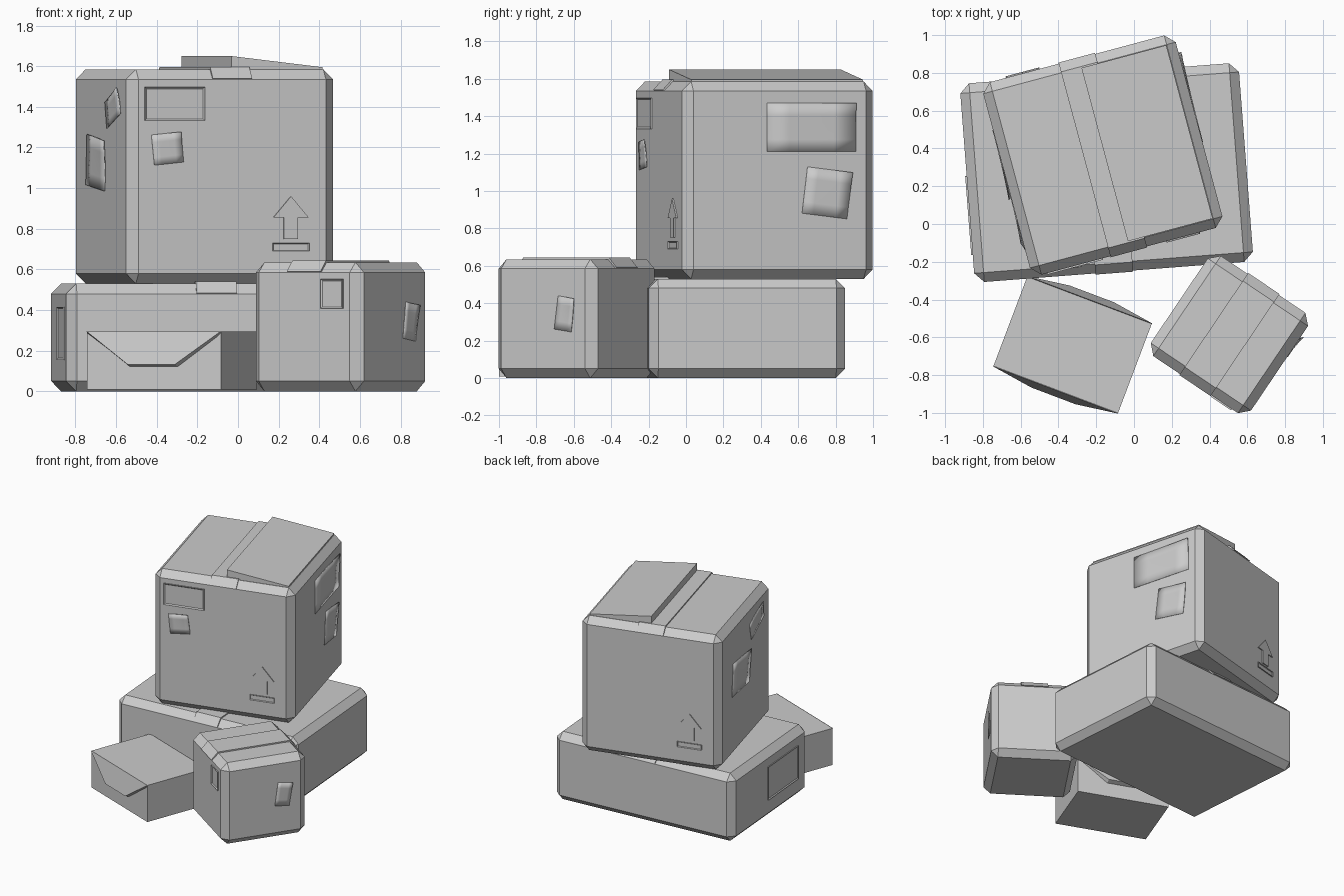
import bpy, bmesh
from math import radians
from mathutils import Matrix, Vector

if "Cube" in bpy.data.objects:
    bpy.data.objects.remove(bpy.data.objects["Cube"])

CH = 0.05  # chamfer of the cartons


def finish(name, bm, matrix, smooth=False):
    bmesh.ops.recalc_face_normals(bm, faces=bm.faces[:])
    me = bpy.data.meshes.new(name)
    bm.to_mesh(me)
    bm.free()
    for p in me.polygons:
        p.use_smooth = smooth
    ob = bpy.data.objects.new(name, me)
    bpy.context.collection.objects.link(ob)
    ob.matrix_world = matrix
    return ob


def prism(name, pts, vec, matrix, inset=0.0):
    bm = bmesh.new()
    face = bm.faces.new([bm.verts.new(p) for p in pts])
    ext = bmesh.ops.extrude_face_region(bm, geom=[face])
    verts = [g for g in ext["geom"] if isinstance(g, bmesh.types.BMVert)]
    cap = [g for g in ext["geom"] if isinstance(g, bmesh.types.BMFace)]
    bmesh.ops.translate(bm, verts=verts, vec=vec)
    bmesh.ops.recalc_face_normals(bm, faces=bm.faces[:])
    if inset:
        bmesh.ops.inset_individual(bm, faces=cap, thickness=inset)
        bmesh.ops.translate(bm, verts=cap[0].verts[:], vec=-0.6 * Vector(vec))
    return finish(name, bm, matrix)


def carton(name, x, y, z, w, d, h, angle):
    """Chamfered box with tape over the top; returns its matrix and size."""
    m = Matrix.Translation((x, y, z)) @ Matrix.Rotation(radians(angle), 4, 'Z')
    bm = bmesh.new()
    bmesh.ops.create_cube(bm, size=1)
    bmesh.ops.scale(bm, verts=bm.verts[:], vec=(w, d, h))
    bmesh.ops.translate(bm, verts=bm.verts[:], vec=(0, 0, h / 2))
    bmesh.ops.bevel(bm, geom=bm.edges[:], offset=CH, segments=1, profile=0.5, affect='EDGES')
    finish(name, bm, m)
    half = [(-d / 2 + 0.01, h - CH), (-d / 2 - 0.006, h - CH + 0.005), (-d / 2 + CH - 0.005, h + 0.01)]
    inner = [(-d / 2 + CH, h - 0.01)]
    prof = half + [(-a, b) for a, b in reversed(half)] + [(-a, b) for a, b in inner] + inner
    prism(name + "_tape", [(-0.1, a, b) for a, b in prof], (0.2, 0, 0), m)
    return m, w, d


def side(box, turn):
    """Frame on one wall: x runs right, z up, -y outward."""
    m, w, d = box
    half = d / 2 if turn % 180 == 0 else w / 2
    return m @ Matrix.Rotation(radians(turn), 4, 'Z') @ Matrix.Translation((0, -half, 0))


def rect(u, v, w, h):
    return [(u + a * w / 2, 0.003, v + b * h / 2) for a, b in ((-1, -1), (1, -1), (1, 1), (-1, 1))]


def label(name, box, turn, u, v, w, h):
    prism(name, rect(u, v, w, h), (0, -0.011, 0), side(box, turn), 0.012)


def sticker(name, box, turn, u, v, w, h, tilt, lift=0.012):
    """Thin smooth sticker with slightly lifted corners."""
    m = side(box, turn) @ Matrix.Translation((u, 0, v)) @ Matrix.Rotation(radians(-tilt), 4, 'Y')
    bm = bmesh.new()
    n = 5
    g = [[bm.verts.new(((i / (n - 1) - .5) * w,
                        -0.003 - lift * ((i / (n - 1)) * (j / (n - 1))) ** 2,
                        (j / (n - 1) - .5) * h)) for i in range(n)] for j in range(n)]
    for j in range(n - 1):
        for i in range(n - 1):
            bm.faces.new((g[j][i], g[j][i + 1], g[j + 1][i + 1], g[j + 1][i]))
    ext = bmesh.ops.extrude_face_region(bm, geom=bm.faces[:])
    for q in ext["geom"]:
        if isinstance(q, bmesh.types.BMVert):
            q.co.y += 0.005
    finish(name, bm, m, True)


def up_arrow(name, box, turn, u, v):
    half = [(0.036, 0.06), (0.036, 0.165), (0.09, 0.165)]
    pts = half + [(0, 0.27)] + [(-a, b) for a, b in reversed(half)]
    m = side(box, turn)
    prism(name, [(u + a, 0.003, v + b) for a, b in pts], (0, -0.011, 0), m)
    prism(name + "_bar", rect(u, v + 0.02, 0.185, 0.04), (0, -0.011, 0), m, 0.006)


# Cartons
low = carton("lower_box", -0.145, 0.272, 0, 1.48, 1.055, 0.53, 4.4)
big = carton("upper_box", -0.165, 0.365, 0.53, 1.055, 1.055, 1.055, 15)
small = carton("small_box", 0.505, -0.585, 0, 0.64, 0.64, 0.635, -34)

# Raised lid flap on the upper box
prism("upper_box_lid_flap",
      [(0.01, -0.475, 1.05), (0.475, -0.475, 1.05), (0.475, -0.475, 1.065), (0.01, -0.475, 1.12)],
      (0, 0.95, 0), big[0])

# Upper box markings
label("upper_box_front_label", big, 0, -0.294, 0.885, 0.305, 0.165)
sticker("upper_box_front_sticker", big, 0, -0.33, 0.665, 0.15, 0.15, 6)
up_arrow("front_arrow", big, 0, 0.298, 0.16)
up_arrow("back_arrow", big, 180, 0.298, 0.16)
sticker("upper_box_right_label", big, 90, 0.175, 0.81, 0.49, 0.26, 0)
sticker("upper_box_right_sticker", big, 90, 0.262, 0.46, 0.25, 0.25, -7)
sticker("upper_box_left_label", big, 270, 0.23, 0.865, 0.27, 0.135, 16)
sticker("upper_box_left_sticker", big, 270, -0.09, 0.595, 0.36, 0.25, -5)

# Lower and small box markings
label("lower_box_left_label", low, 270, 0.17, 0.285, 0.42, 0.26)
label("small_box_front_label", small, 0, 0.167, 0.48, 0.13, 0.145)
sticker("small_box_right_sticker", small, 90, 0.14, 0.343, 0.11, 0.18, -8)

# Flat parcel with a tapered flap at each end
pm = Matrix.Translation((-0.325, -0.64, 0.008)) @ Matrix.Rotation(radians(-20.7), 4, 'Z')
W, D, H = 0.705, 0.505, 0.287
prism("parcel", [(-W / 2, -D / 2, 0), (W / 2, -D / 2, 0), (W / 2, D / 2, 0), (-W / 2, D / 2, 0)], (0, 0, H), pm)
for nm, turn in (("front", 0), ("back", 180)):
    bm = bmesh.new()
    trap = [(-W / 2, H, 0), (-0.125, 0.125, 1), (0.125, 0.125, 1), (W / 2, H, 0)]
    out = [bm.verts.new((a, -D / 2 - 0.003 - 0.033 * k, b)) for a, b, k in trap]
    inn = [bm.verts.new((a, -D / 2 + 0.003, b - 0.013)) for a, b, k in trap]
    bm.faces.new(out)
    bm.faces.new(inn[::-1])
    for i in range(4):
        j = (i + 1) % 4
        bm.faces.new((out[i], inn[i], inn[j], out[j]))
    finish("parcel_flap_" + nm, bm, pm @ Matrix.Rotation(radians(turn), 4, 'Z'))
